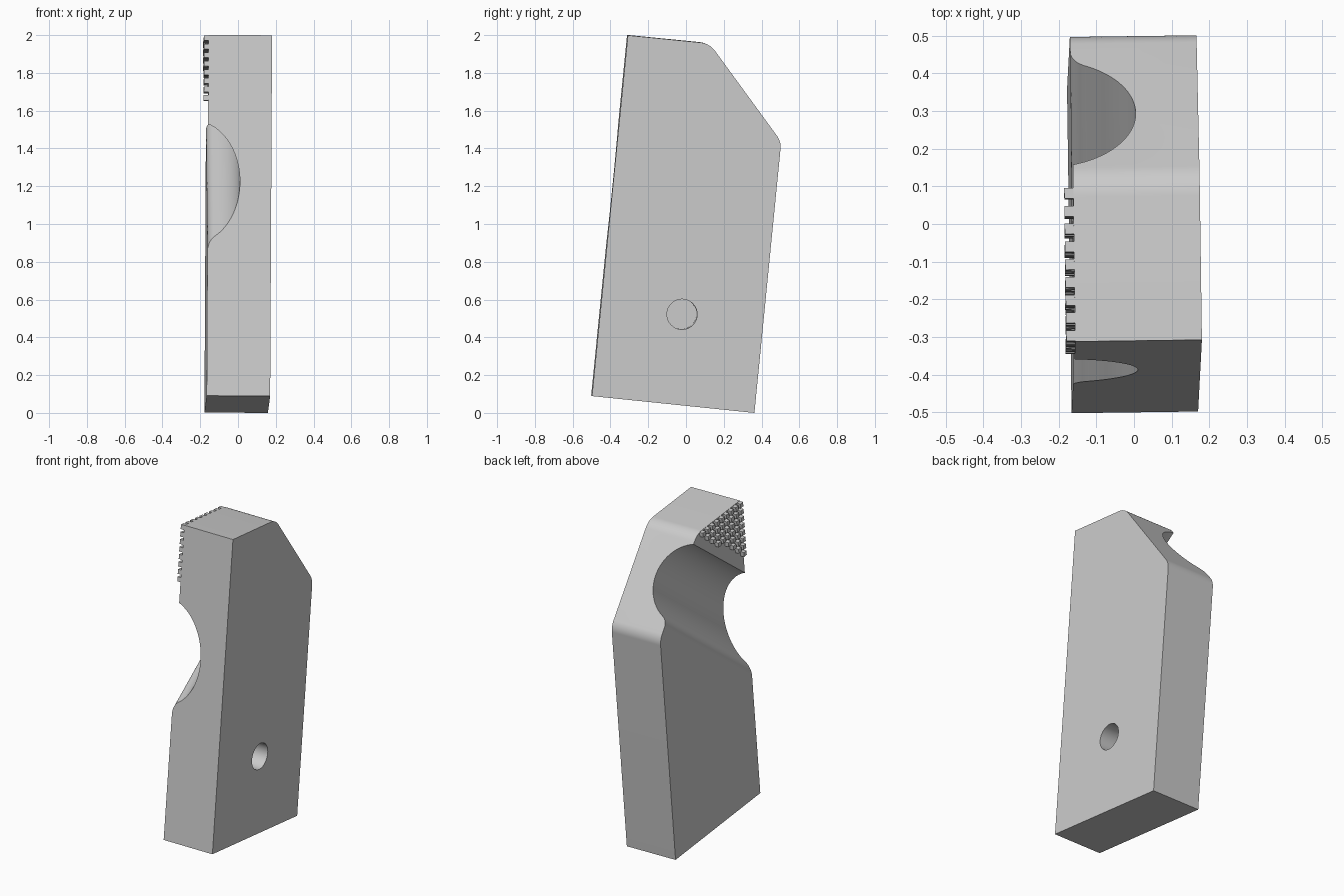
import bpy, bmesh
from math import sin, cos, tan, atan2, pi, radians, sqrt
from mathutils import Vector, Matrix

cube = bpy.data.objects.get("Cube")
if cube:
    bpy.data.objects.remove(cube, do_unlink=True)

grey = bpy.data.materials.new("plain grey")
grey.use_nodes = True
colour = (0.6, 0.6, 0.6, 1)
grey.diffuse_color = colour
grey.node_tree.nodes["Principled BSDF"].inputs["Base Color"].default_value = colour

RIGHT, LEFT = -0.173, 0.163          # side faces along x
LEAN = Matrix.Rotation(0.0133, 4, 'Z') @ Matrix.Rotation(0.0066, 4, 'Y')


def finish(bm, name):
    bmesh.ops.recalc_face_normals(bm, faces=bm.faces)
    mesh = bpy.data.meshes.new(name)
    bm.to_mesh(mesh)
    bm.free()
    mesh.materials.append(grey)
    obj = bpy.data.objects.new(name, mesh)
    bpy.context.collection.objects.link(obj)
    return obj


def prism(name, points, along):
    """Closed outline swept along a vector."""
    bm = bmesh.new()
    face = bm.faces.new([bm.verts.new(p) for p in points])
    swept = bmesh.ops.extrude_face_region(bm, geom=[face])
    verts = [g for g in swept["geom"] if isinstance(g, bmesh.types.BMVert)]
    bmesh.ops.translate(bm, verts=verts, vec=along)
    return finish(bm, name)


def rounded(before, corner, after, radius, steps=10):
    """Arc replacing a corner, in the side plane."""
    a, c, b = Vector(before), Vector(corner), Vector(after)
    da, db = (a - c).normalized(), (b - c).normalized()
    half = da.angle(db) / 2
    centre = c + (da + db).normalized() * radius / sin(half)
    start, end = c + da * radius / tan(half), c + db * radius / tan(half)
    return [centre + (start - centre).lerp(end - centre, i / steps).normalized() * radius
            for i in range(steps + 1)]


def cut(target, cutter):
    mod = target.modifiers.new("cut", 'BOOLEAN')
    mod.operation, mod.solver, mod.object = 'DIFFERENCE', 'EXACT', cutter
    bpy.context.view_layer.objects.active = target
    bpy.ops.object.modifier_apply(modifier=mod.name)
    bpy.data.objects.remove(cutter, do_unlink=True)


# Main block: leaning side outline with a chamfered, rounded back
front_low, back_low = (-0.5, 0.09), (0.36, 0.001)
back_high, top_back, top_front = (0.502, 1.437), (0.1225, 1.957), (-0.31, 2.0)
outline = [Vector(front_low), Vector(back_low)]
outline += rounded(back_low, back_high, top_back, 0.1)
outline += rounded(back_high, top_back, top_front, 0.11)
outline.append(Vector(top_front))
body = prism("block", [(RIGHT, p.x, p.y) for p in outline], (LEFT - RIGHT, 0, 0))

# Finger groove: big arc flowing into a rounded lower lip
sweep = Vector((0, 0.807, 0.59))
across = Vector((0, -0.59, 0.807))
R, lip = 0.2406, 0.07
cx, mid = -0.003 - R, 1.215
lip_x = RIGHT + lip
lip_v = -sqrt((R + lip) ** 2 - (lip_x - cx) ** 2)
low = atan2(lip_v, lip_x - cx)
profile = [(-0.35, R)]
for i in range(49):
    t = pi / 2 + (low - pi / 2) * i / 48
    profile.append((cx + R * cos(t), R * sin(t)))
for i in range(1, 17):
    t = low + pi - low * i / 16
    profile.append((lip_x + lip * cos(t), lip_v + lip * sin(t)))
profile.append((-0.35, lip_v))
groove = prism("groove_cutter",
               [Vector((x, 0, 0)) + across * (mid + v) - sweep for x, v in profile],
               sweep * 3)
cut(body, groove)

# Blind pin hole in the left face
depth = 0.25
ring = [(LEFT - depth, -0.023 + 0.08 * cos(2 * pi * i / 48), 0.523 + 0.08 * sin(2 * pi * i / 48))
        for i in range(48)]
cut(body, prism("hole_cutter", ring, (depth + 0.1, 0, 0)))

# Grip studs: triangular patch in the upper front corner of the right face
along = (Vector((0, *top_back)) - Vector((0, *top_front))).normalized()
down = Vector((0, along.z, -along.y))
corner = Vector((RIGHT, *top_front))
size, height = 0.028, 0.025
bm = bmesh.new()
for row in range(8):
    for col in range(9):
        if col / 8.5 + row / 7.5 < 1:
            spot = corner + along * (0.016 + 0.0475 * col) + down * (0.016 + 0.0455 * row)
            frame = Matrix((Vector((1, 0, 0)), along, down)).transposed().to_4x4()
            place = Matrix.Translation(spot - Vector((height / 2 - 0.001, 0, 0))) @ frame
            bmesh.ops.create_cube(bm, size=1, matrix=place @ Matrix.Diagonal((height, size, size, 1)))
studs = finish(bm, "grip_studs")

# Slight lean of the whole piece, then shading
for obj in (body, studs):
    obj.data.transform(LEAN)
bpy.ops.object.select_all(action='DESELECT')
body.select_set(True)
bpy.context.view_layer.objects.active = body
bpy.ops.object.shade_smooth_by_angle(angle=radians(30))
